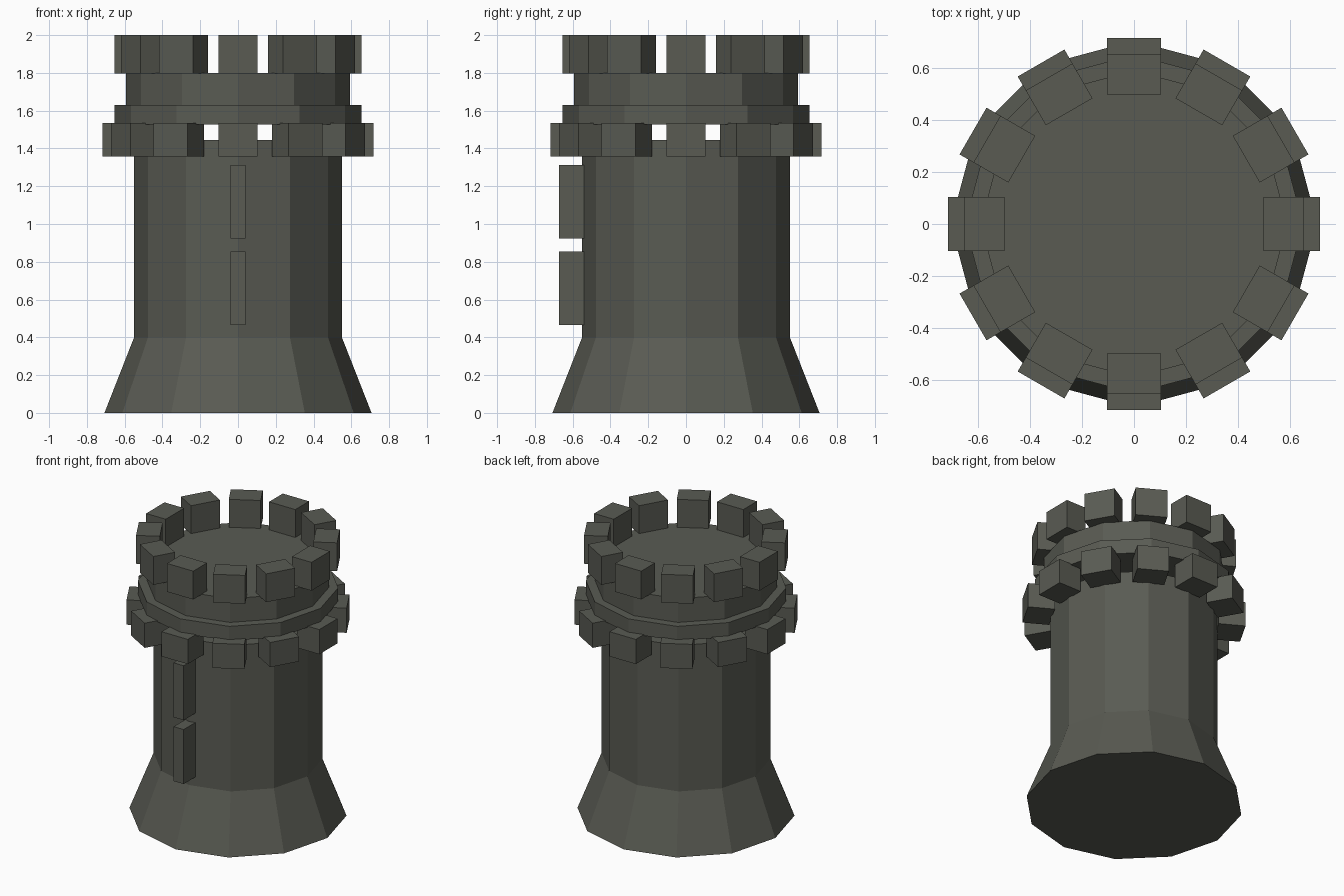
import bpy, bmesh, math
from mathutils import Matrix, Vector

if "Cube" in bpy.data.objects:
    bpy.data.objects.remove(bpy.data.objects["Cube"])

stone = bpy.data.materials.new("dark_stone")
stone.diffuse_color = (0.100, 0.104, 0.086, 1)
stone.use_nodes = True
stone.node_tree.nodes["Principled BSDF"].inputs["Base Color"].default_value = stone.diffuse_color
SIDES = 12


def make_object(name, bm):
    bmesh.ops.recalc_face_normals(bm, faces=bm.faces[:])
    mesh = bpy.data.meshes.new(name)
    bm.to_mesh(mesh)
    bm.free()
    mesh.materials.append(stone)
    obj = bpy.data.objects.new(name, mesh)
    bpy.context.collection.objects.link(obj)
    return obj


def lathe(name, profile):
    """Closed faceted solid from (radius, height) pairs."""
    bm = bmesh.new()
    rings = []
    for r, z in profile:
        rings.append([bm.verts.new((r * math.cos(i * math.tau / SIDES),
                                    r * math.sin(i * math.tau / SIDES), z))
                      for i in range(SIDES)])
    for a, b in zip(rings, rings[1:]):
        for i in range(SIDES):
            j = (i + 1) % SIDES
            bm.faces.new((a[i], a[j], b[j], b[i]))
    bm.faces.new(rings[0][::-1])
    bm.faces.new(rings[-1])
    return make_object(name, bm)


def add_box(bm, lo, hi, turn=0.0):
    lo, hi = Vector(lo), Vector(hi)
    m = (Matrix.Rotation(turn, 4, 'Z') @ Matrix.Translation((lo + hi) / 2)
         @ Matrix.Diagonal((*(hi - lo), 1)))
    bmesh.ops.create_cube(bm, size=1, matrix=m)


def block_ring(name, r0, r1, half_width, z0, z1):
    bm = bmesh.new()
    for i in range(12):
        add_box(bm, (r0, -half_width, z0), (r1, half_width, z1), i * math.tau / 12)
    return make_object(name, bm)


# Flared foot and shaft
lathe("tower_shaft", [(0.707, 0), (0.55, 0.40), (0.55, 1.445)])
# Ledge and parapet drum
lathe("ledge", [(0.653, 1.527), (0.653, 1.63)])
lathe("parapet_drum", [(0.592, 1.63), (0.592, 1.80)])
# Supporting blocks under the ledge, battlements on top
block_ring("corbels", 0.54, 0.717, 0.104, 1.358, 1.535)
block_ring("battlements", 0.50, 0.655, 0.104, 1.797, 2.0)
# Two narrow window blocks on the front
bm = bmesh.new()
for z0 in (0.465, 0.922):
    add_box(bm, (-0.04, -0.672, z0), (0.04, -0.52, z0 + 0.39))
make_object("window_slits", bm)
